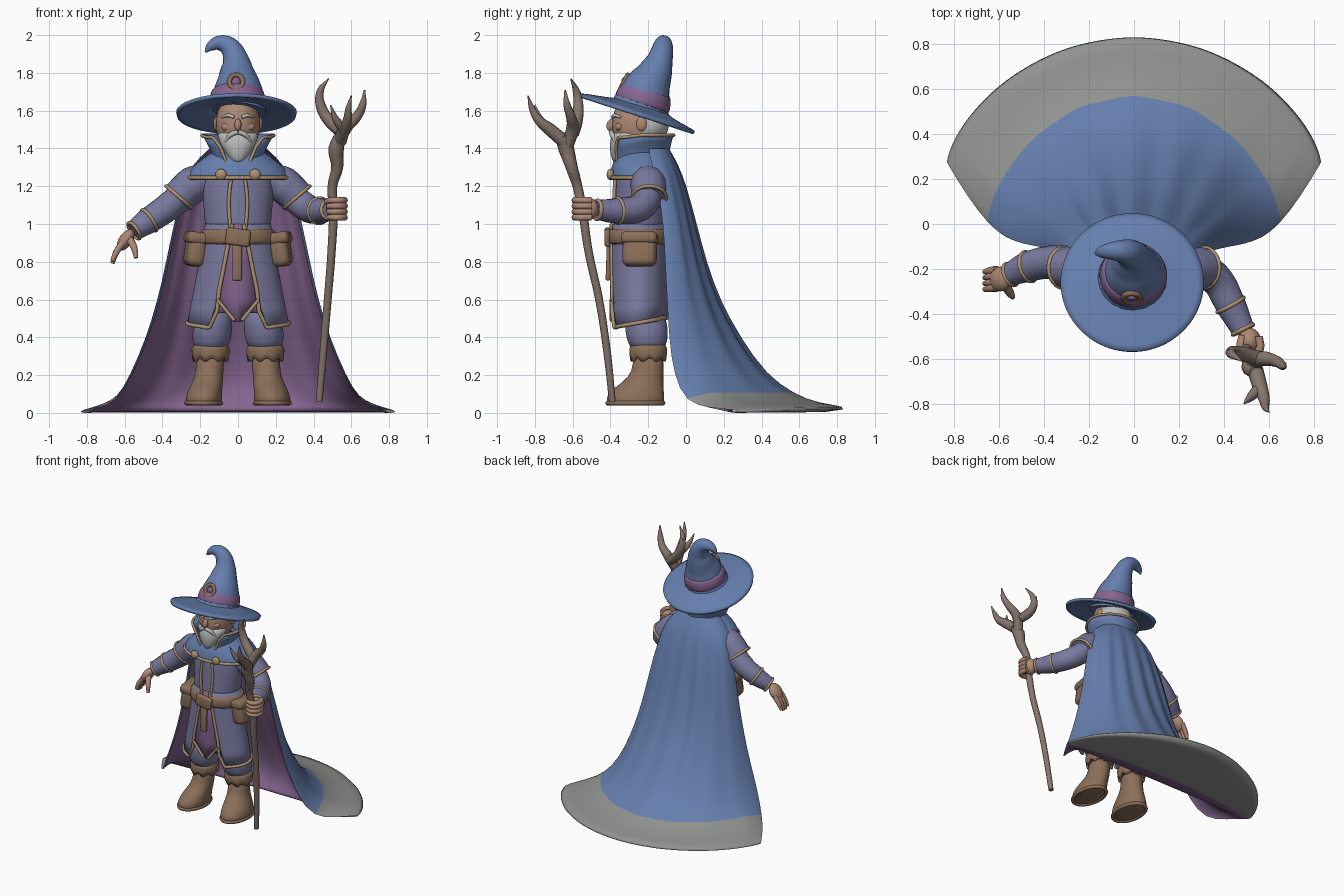
import bpy, bmesh
from math import sin, cos, pi, radians, asin
from mathutils import Vector, Matrix

if "Cube" in bpy.data.objects:
    bpy.data.objects.remove(bpy.data.objects["Cube"])

def mat(name, c):
    m = bpy.data.materials.new(name)
    m.diffuse_color = (*c, 1)
    m.use_nodes = True
    m.node_tree.nodes["Principled BSDF"].inputs["Base Color"].default_value = m.diffuse_color
    return m

BLUE = mat("blue cloth", (.13, .21, .42))
ROBE = mat("robe cloth", (.19, .19, .34))
PURPLE = mat("purple cloth", (.24, .13, .28))
GOLD = mat("gold trim", (.42, .29, .17))
LEATHER = mat("leather", (.26, .16, .10))
SKIN = mat("skin", (.42, .25, .18))
HAIR = mat("hair", (.50, .50, .49))
WOOD = mat("wood", (.24, .18, .15))
HEM = mat("dusty hem", (.28, .29, .28))

def add(name, bm, mats):
    me = bpy.data.meshes.new(name)
    bm.to_mesh(me); bm.free()
    ob = bpy.data.objects.new(name, me)
    bpy.context.collection.objects.link(ob)
    for m in mats if isinstance(mats, list) else [mats]:
        me.materials.append(m)
    me.polygons.foreach_set("use_smooth", [True] * len(me.polygons))
    return ob

def arc(cx, cy, z, rx, ry, a0=0, a1=2 * pi, n=32, closed=True):
    """Points round a horizontal ellipse; angle 0 is the front, rising toward +x."""
    k = n if closed else n - 1
    return [Vector((cx + rx * sin(a0 + (a1 - a0) * i / k), cy - ry * cos(a0 + (a1 - a0) * i / k), z)) for i in range(n)]

def skin(name, rows, mats, closed=True, cap=True, thick=0, sub=1, row_mats=None):
    """Surface through rows of points given from the top down."""
    bm = bmesh.new()
    v = [[bm.verts.new(p) for p in r] for r in rows]
    n = len(rows[0])
    for i in range(len(rows) - 1):
        for j in range(n if closed else n - 1):
            k = (j + 1) % n
            f = bm.faces.new((v[i][j], v[i + 1][j], v[i + 1][k], v[i][k]))
            f.material_index = row_mats[i] if row_mats else 0
    if closed and cap and not thick:
        bm.faces.new(v[0]); bm.faces.new(v[-1][::-1])
    ob = add(name, bm, mats)
    if sub:
        ob.modifiers.new("smooth", "SUBSURF").levels = sub
        ob.modifiers["smooth"].render_levels = sub
    if thick:
        s = ob.modifiers.new("thickness", "SOLIDIFY")
        s.thickness, s.offset = thick, -1
    return ob

def loft(name, rings, m, **kw):
    return skin(name, [arc(*r) for r in rings], m, **kw)

def tube(name, pts, m, cyclic=False, res=5, bev=4):
    """Rounded tube through (x, y, z, radius) points."""
    cu = bpy.data.curves.new(name, "CURVE")
    cu.dimensions, cu.bevel_depth, cu.bevel_resolution = "3D", 1, bev
    cu.resolution_u, cu.use_fill_caps = res, True
    sp = cu.splines.new("BEZIER")
    sp.bezier_points.add(len(pts) - 1)
    sp.use_cyclic_u = cyclic
    for b, p in zip(sp.bezier_points, pts):
        b.co, b.radius = p[:3], p[3]
        b.handle_left_type = b.handle_right_type = "AUTO"
    ob = bpy.data.objects.new(name, cu)
    bpy.context.collection.objects.link(ob)
    cu.materials.append(m)
    bpy.ops.object.select_all(action="DESELECT")
    ob.select_set(True)
    bpy.context.view_layer.objects.active = ob
    bpy.ops.object.convert(target="MESH")
    return ob

def trim(name, pts, m=GOLD, r=.010, cyclic=False):
    return tube(name, [(*p, r) for p in pts], m, cyclic, 2, 2)

def blob(name, c, s, m, rot=(0, 0, 0)):
    bm = bmesh.new()
    bmesh.ops.create_uvsphere(bm, u_segments=24, v_segments=14, radius=1)
    ob = add(name, bm, m)
    ob.location, ob.scale, ob.rotation_euler = c, s, rot
    return ob

def box(name, c, s, m, rot=(0, 0, 0), bevel=.02):
    bm = bmesh.new()
    bmesh.ops.create_cube(bm, size=1, matrix=Matrix.Diagonal((*s, 1)))
    ob = add(name, bm, m)
    ob.location, ob.rotation_euler = c, rot
    b = ob.modifiers.new("round", "BEVEL")
    b.width, b.segments = bevel, 3
    return ob

# Cape: each row is height, half width, edge y, back y, roundness
outer = [(1.40, .15, -.20, -.09, .8), (1.31, .25, -.18, -.04, .8), (1.2, .29, -.15, .0, .8), (1.0, .34, -.12, .05, .85),
         (.8, .38, -.11, .10, .9), (.6, .425, -.10, .17, 1), (.4, .485, -.09, .28, 1.1), (.2, .57, -.065, .42, 1.2),
         (.1, .65, .0, .57, 1.3), (.05, .74, .12, .70, 1.35), (.03, .838, .28, .85, 1.35)]
# Underside, then the lining, which curves forward onto the floor
under = [(.0, .832, .28, .843, 1.35), (.0, .80, .245, .24, 1), (.015, .785, .215, .235, 1), (.05, .735, .125, .26, 1.2),
         (.1, .642, .005, .29, 1.2), (.2, .56, -.063, .30, 1.1), (.4, .475, -.088, .24, 1.1)]
under += [(z, w - .012, f + .002, b - .018, p) for z, w, f, b, p in outer[5::-1]]
rows = []
for z, w, f, b, p in outer + under:
    row = []
    for i in range(49):
        t = pi * i / 48
        s = max(sin(t), 0)
        fold = .010 * cos(16 * t) * s * max(0, min(1, (1.42 - z) * 2, z * 4))
        droop = .55 + .45 * min(1, s * 3) if z < .15 else 1
        row.append(Vector((w * cos(t), f + (b - f) * s ** p + fold, .014 + .022 * s if z == .03 else z * droop)))
    rows.append(row)
skin("cape", rows, [BLUE, PURPLE, HEM], closed=False, row_mats=[0] * 8 + [2] * 4 + [1] * 20)

# Body and robe
loft("torso", [(0, -.24, 1.36, .10, .09), (0, -.24, 1.27, .19, .13), (0, -.24, 1.14, .19, .138),
               (0, -.245, 1.0, .172, .14), (0, -.25, .93, .18, .145)], ROBE)
loft("under_robe", [(0, -.25, .58, .22, .135), (0, -.25, .53, .225, .13)], PURPLE, sub=0)
skirt = []
for z, rx, ry, g in [(1.0, .175, .145, .03), (.85, .20, .15, .06), (.65, .235, .155, .1), (.45, .27, .155, .15)]:
    a = asin(g / rx)
    r = arc(0, -.25, z, rx, ry, a, 2 * pi - a, 33, False)
    if z < .5:
        for p in r:
            p.z += .18 * (p.y + .4)
    skirt.append(r)
skin("coat_skirt", skirt, ROBE, closed=False, thick=.015)
trim("skirt_trim", [r[0] for r in skirt] + skirt[-1][1:-1] + [r[-1] for r in skirt[::-1]], r=.011)
skin("front_panel", [[Vector((x * k, -.392 + abs(x) * .015, z)) for x in (-1, 0, 1)] for k, z in
     [(.06, 1.0), (.08, .8), (.11, .6), (.02, .48)]], PURPLE, closed=False, thick=.012, sub=0)
for s in (-1, 1):
    trim("chest_trim", [(s * .035, -.375, 1.25), (s * .05, -.382, 1.12), (s * .04, -.388, .98)])
    trim("panel_trim", [(s * .11, -.395, .6), (s * .02, -.395, .49)])

# Mantle, clasps and standing collar
loft("mantle", [(0, -.23, 1.40, .11, .11), (0, -.23, 1.345, .19, .15), (0, -.22, 1.29, .26, .18),
                (0, -.22, 1.24, .275, .187)], BLUE, thick=.015)
trim("mantle_trim", arc(0, -.22, 1.245, .271, .184), cyclic=True, r=.011)
collar = []
for z, rx, ry, g, dip in [(1.47, .19, .17, .75, .02), (1.40, .145, .15, .5, .06), (1.32, .12, .14, .3, .07)]:
    r = arc(0, -.235, z, rx, ry, g, 2 * pi - g, 25, False)
    for p in r:
        p.z -= dip * max(0, (-.235 - p.y) / ry)
    collar.append(r)
skin("collar", collar, BLUE, closed=False, thick=.018)
trim("collar_trim", [r[0] for r in collar[::-1]] + collar[0][1:-1] + [r[-1] for r in collar], r=.009)
for s in (-1, 1):
    blob("clasp", (s * .09, -.40, 1.262), (.03, .02, .03), GOLD)

# Belt, buckle, strap and pouches
loft("belt", [(0, -.25, .98, .186, .155), (0, -.25, .965, .198, .165), (0, -.25, .90, .207, .168), (0, -.25, .885, .195, .155)], LEATHER)
box("buckle", (0, -.415, .93), (.13, .035, .09), LEATHER, (0, radians(8), 0), .015)
box("belt_strap", (-.005, -.41, .80), (.05, .025, .2), LEATHER, (radians(-2), 0, 0), .01)
for s in (-1, 1):
    box("pouch", (s * .225, -.245, .865), (.10, .18, .18), LEATHER, (0, s * radians(-8), s * -.15), .035)
    box("pouch_flap", (s * .222, -.245, .925), (.112, .192, .065), LEATHER, (0, s * radians(-8), s * -.15), .025)

# Legs and boots
for s in (-1, 1):
    loft("trouser_leg", [(s * .12, -.22, .56, .09, .10), (s * .135, -.21, .46, .105, .115),
                         (s * .14, -.205, .38, .105, .11), (s * .145, -.2, .32, .075, .08)], ROBE)
    loft("boot", [(s * .145, -.2, .32, .08, .085), (s * .15, -.2, .22, .072, .08), (s * .16, -.225, .165, .08, .105),
                  (s * .178, -.265, .11, .093, .148), (s * .182, -.268, .065, .098, .155), (s * .182, -.268, .04, .095, .15)], LEATHER)
    cuff = [arc(s * .145, -.2, z, r, r) for z, r in [(.36, .09), (.34, .105), (.27, .096)]]
    for i, p in enumerate(cuff[-1]):
        p.z += .02 * (i % 4 < 2)
    skin("boot_cuff", cuff, LEATHER, thick=.015)
    trim("boot_sole", arc(s * .182, -.268, .052, .090, .146), LEATHER, .013, True)

# Arms: path differs on each side, sleeves are shared
for s, arm in [(-1, [(-.24, -.19, 1.20), (-.37, -.17, 1.09), (-.47, -.19, 1.02), (-.55, -.225, .965)]),
               (1, [(.24, -.19, 1.19), (.36, -.24, 1.09), (.43, -.36, 1.07), (.485, -.47, 1.075)])]:
    tube("arm", [(*p, r) for p, r in zip(arm, (.08, .075, .070, .054))], ROBE)
    tube("short_sleeve", [(s * .17, -.21, 1.245, .08), (s * .235, -.20, 1.21, .098), (s * .315, -.195, 1.14, .092)], ROBE)
    for c, d, r in [((s * .312, -.195, 1.143), (s * .65, 0, -.76), .089),
                    (arm[2], Vector(arm[3]) - Vector(arm[1]), .066), (arm[3], Vector(arm[3]) - Vector(arm[2]), .050)]:
        q = Vector(d).to_track_quat("Z", "Y")
        trim("sleeve_band", [Vector(c) + q @ p for p in arc(0, 0, 0, r, r, n=16)], cyclic=True)

# Open hand
blob("open_palm", (-.595, -.245, .915), (.035, .055, .065), SKIN, (0, radians(35), 0))
for i in range(4):
    y = -.205 - .026 * i
    tube("finger", [(-.61, y, .90, .019), (-.645, y - .004, .85, .017), (-.665, y - .008, .785 + .012 * abs(i - 1.5), .011)], SKIN, res=3, bev=3)
tube("thumb", [(-.575, -.27, .92, .022), (-.55, -.31, .875, .018), (-.54, -.325, .82, .011)], SKIN, res=3, bev=3)
# Gripping hand
blob("fist", (.515, -.52, 1.08), (.05, .058, .06), SKIN)
for i in range(4):
    z = 1.035 + .03 * i
    tube("grip_finger", [(.555, -.50, z, .018), (.56, -.56, z, .018), (.52, -.588, z, .018), (.475, -.565, z, .014)], SKIN, res=3, bev=3)
tube("grip_thumb", [(.485, -.50, 1.11, .02), (.475, -.55, 1.12, .018), (.50, -.585, 1.12, .012)], SKIN, res=3, bev=3)

# Staff and its forked head
tube("staff", [(.43, -.39, .06, .018), (.45, -.415, .3, .02), (.475, -.46, .6, .021), (.495, -.515, .85, .022), (.505, -.55, 1.08, .024),
               (.50, -.575, 1.2, .026), (.525, -.605, 1.3, .032), (.52, -.635, 1.4, .042), (.545, -.66, 1.47, .035)], WOOD)
for pr in [[(.52, -.635, 1.40, .035), (.57, -.60, 1.51, .034), (.63, -.61, 1.57, .026), (.66, -.63, 1.63, .02), (.67, -.64, 1.71, .004)],
           [(.56, -.60, 1.48, .034), (.49, -.58, 1.54, .033), (.44, -.57, 1.62, .028), (.435, -.58, 1.70, .02), (.48, -.61, 1.77, .003)],
           [(.44, -.57, 1.61, .022), (.43, -.565, 1.66, .014), (.42, -.56, 1.70, .003)],
           [(.54, -.65, 1.44, .036), (.56, -.72, 1.50, .034), (.58, -.78, 1.55, .025), (.585, -.815, 1.61, .017), (.60, -.837, 1.68, .003)],
           [(.56, -.73, 1.50, .028), (.52, -.77, 1.55, .02), (.49, -.80, 1.63, .003)]]:
    tube("staff_prong", pr, WOOD, res=4)

# Head, face and beard
blob("head", (0, -.25, 1.53), (.118, .142, .16), SKIN)
loft("neck", [(0, -.22, 1.46, .075, .08), (0, -.22, 1.36, .08, .085)], SKIN)
blob("nose", (0, -.395, 1.525), (.018, .025, .034), SKIN, (radians(-20), 0, 0))
blob("hair_back", (0, -.21, 1.52), (.121, .118, .10), HAIR)
loft("beard", [(0, -.29, 1.50, .113, .09), (0, -.315, 1.455, .108, .085), (0, -.335, 1.40, .082, .07),
               (0, -.352, 1.355, .05, .045), (0, -.362, 1.32, .02, .022)], HAIR)
for s in (-1, 1):
    tube("moustache", [(0, -.398, 1.488, .012), (s * .04, -.39, 1.472, .014), (s * .07, -.37, 1.43, .006)], HAIR, res=3)
    tube("eyebrow", [(s * .02, -.388, 1.565, .009), (s * .05, -.378, 1.575, .010), (s * .085, -.347, 1.565, .006)], HAIR, res=3)
    blob("cheek", (s * .055, -.352, 1.515), (.034, .022, .024), SKIN)
    blob("ear", (s * .117, -.235, 1.53), (.014, .028, .038), SKIN)

# Hat: tilted brim, bent cone, band and buckle
tilt = Matrix.Translation((-.008, -.26, 1.592)) @ Matrix.Rotation(radians(-18), 4, "X")
brim = [arc(0, .03, .045, .13, .12, n=48), arc(0, .01, .025, .19, .19, n=48), arc(0, 0, .012, .27, .275, n=48), arc(0, 0, .0, .320, .325, n=48)]
skin("hat_brim", [[tilt @ p for p in r] for r in brim], BLUE, thick=.02)
tube("hat_cone", [(-.005, -.245, 1.60, .16), (0, -.23, 1.65, .145), (0, -.205, 1.72, .127), (-.005, -.165, 1.80, .094), (-.015, -.135, 1.88, .066),
                  (-.05, -.122, 1.94, .053), (-.10, -.12, 1.958, .04), (-.145, -.125, 1.94, .026), (-.172, -.13, 1.91, .006)], BLUE, bev=8)
band = Matrix.Translation((-.003, -.225, 1.66)) @ Matrix.Rotation(radians(-18), 4, "X")
skin("hat_band", [[band @ p for p in arc(0, 0, z, r, r)] for z, r in [(.06, .128), (.045, .140), (-.02, .154), (-.04, .150)]], PURPLE)
face = Matrix.Translation((-.01, -.328, 1.752)) @ Matrix.Rotation(radians(62), 4, "X")
trim("hat_buckle", [face @ p for p in arc(0, 0, 0, .036, .042, n=16)], LEATHER, .013, True)
blob("hat_gem", (-.01, -.325, 1.75), (.024, .018, .028), PURPLE)
